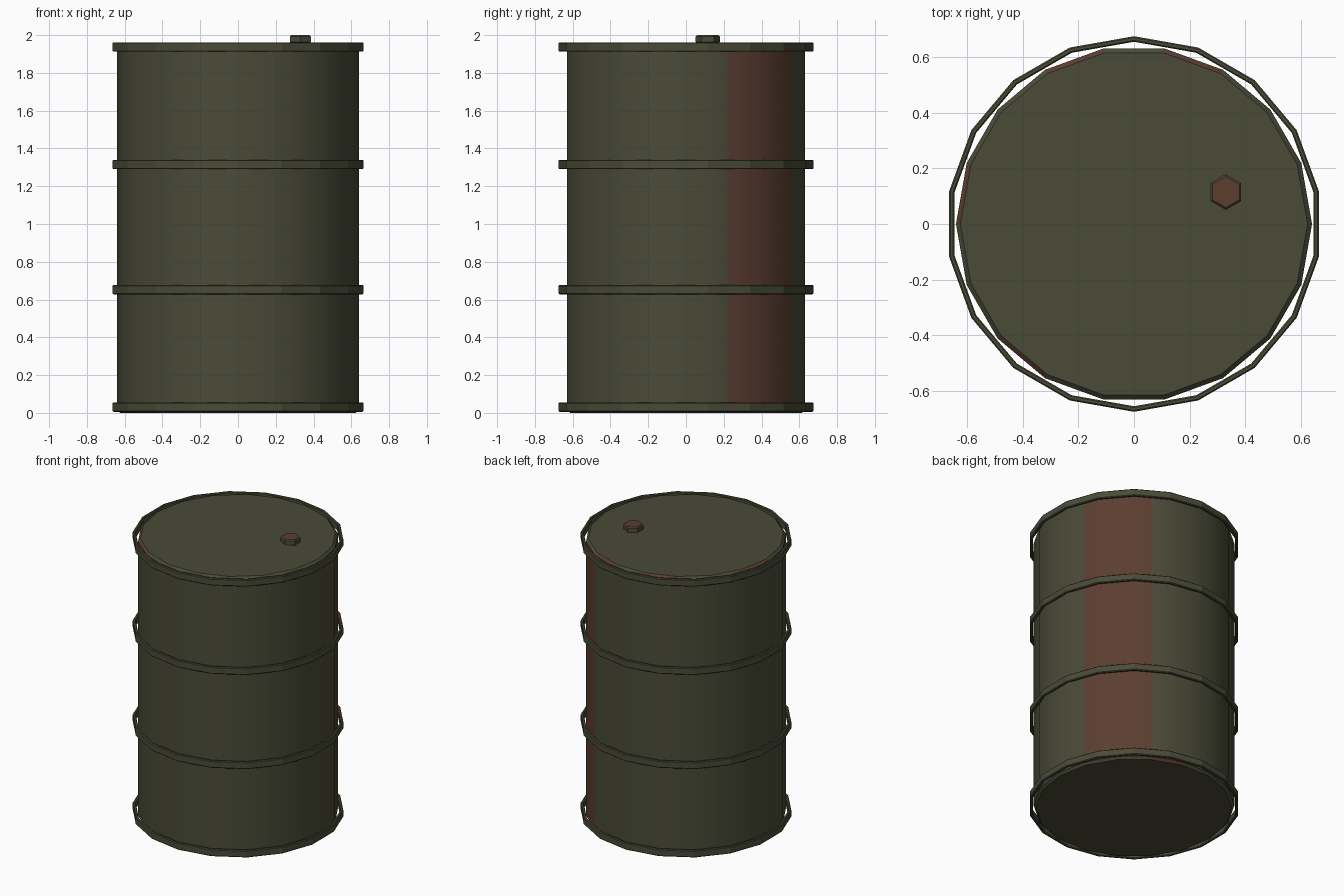
import bpy, bmesh, math

if "Cube" in bpy.data.objects:
    bpy.data.objects.remove(bpy.data.objects["Cube"])

SIDES = 18


def material(name, rgb):
    m = bpy.data.materials.new(name)
    m.diffuse_color = (*rgb, 1)
    m.use_nodes = True
    m.node_tree.nodes["Principled BSDF"].inputs["Base Color"].default_value = m.diffuse_color
    return m


green = material("olive_paint", (0.068, 0.070, 0.039))
rust = material("rust", (0.105, 0.047, 0.030))


def lathe(name, profile, sides, start, closed, center=(0, 0)):
    """Revolve an (r, z) profile; closed makes a ring, open gets end caps."""
    bm = bmesh.new()
    loops = []
    for r, z in profile:
        loops.append([bm.verts.new((center[0] + r * math.cos(start + math.tau * i / sides),
                                    center[1] + r * math.sin(start + math.tau * i / sides), z))
                      for i in range(sides)])
    n = len(loops)
    for k in range(n if closed else n - 1):
        a, b = loops[k], loops[(k + 1) % n]
        for i in range(sides):
            j = (i + 1) % sides
            bm.faces.new((a[i], a[j], b[j], b[i]))
    if not closed:
        bm.faces.new(loops[0][::-1])
        bm.faces.new(loops[-1])
    bmesh.ops.recalc_face_normals(bm, faces=bm.faces)
    me = bpy.data.meshes.new(name)
    bm.to_mesh(me)
    bm.free()
    ob = bpy.data.objects.new(name, me)
    bpy.context.collection.objects.link(ob)
    me.materials.append(green)
    me.materials.append(rust)
    return ob


# Barrel body with chamfered ends
H, R, B = 1.962, 0.64, 0.016
body = lathe("barrel_body", [(R - B, 0), (R, B), (R, H - B), (R - B, H)], SIDES, 0, False)

# Rust patches: two wall panels and a few rim chamfer faces, picked by direction
for p in body.data.polygons:
    if abs(p.normal.z) > 0.95:
        continue
    az = math.degrees(math.atan2(p.center.y, p.center.x)) % 360
    panel = int(az // 20)
    if p.normal.z > 0.2:
        p.material_index = int(panel in (3, 5, 8, 11))
    elif p.normal.z < -0.2:
        p.material_index = int(panel == 3)
    else:
        p.material_index = int(panel in (1, 2))
bpy.context.view_layer.objects.active = body
body.select_set(True)
bpy.ops.object.shade_smooth_by_angle(angle=math.radians(30))

# Four loose flat-shaded hoops, turned half a side from the body
RO, RI, HH, C = 0.675, 0.655, 0.025, 0.005
hoop = [(RI, -HH + C), (RI + C, -HH), (RO - C, -HH), (RO, -HH + C),
        (RO, HH - C), (RO - C, HH), (RI + C, HH), (RI, HH - C)]
for name, z in (("bottom_hoop", 0.031), ("lower_hoop", 0.653),
                ("upper_hoop", 1.315), ("top_hoop", 1.937)):
    lathe(name, [(r, z + dz) for r, dz in hoop], SIDES, math.radians(10), True)

# Hexagonal bung cap with rusty top
bung = lathe("bung_cap", [(0.055, 1.955), (0.064, 1.964), (0.064, 1.992), (0.056, 2.0)],
             6, math.radians(30), False, (0.33, 0.115))
for p in bung.data.polygons:
    p.material_index = int(p.normal.z > 0.95)
